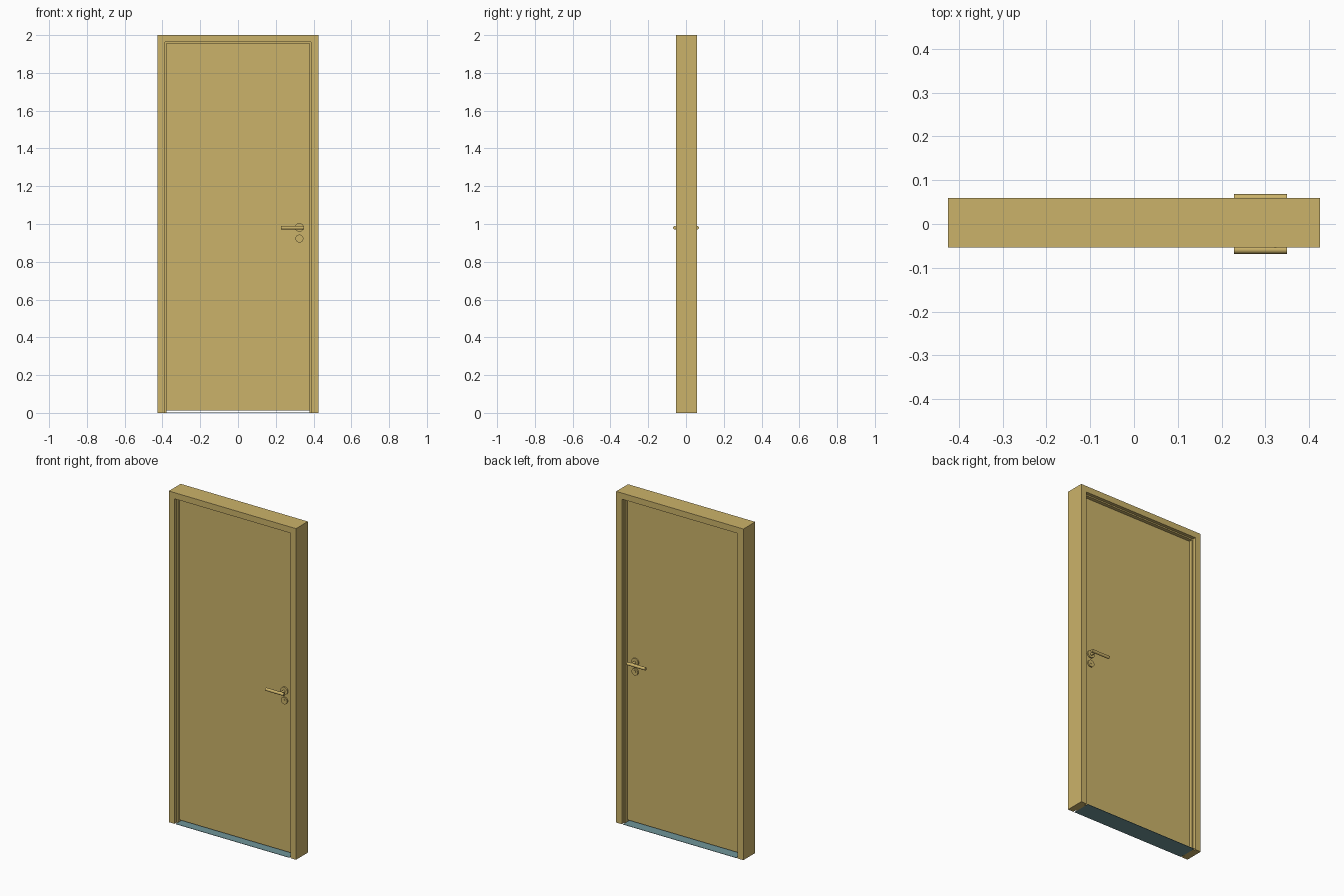
import bpy
import bmesh
from math import pi
from mathutils import Matrix

if "Cube" in bpy.data.objects:
    bpy.data.objects.remove(bpy.data.objects["Cube"])


def make_material(name, colour):
    mat = bpy.data.materials.new(name)
    mat.use_nodes = True
    mat.diffuse_color = colour
    mat.node_tree.nodes["Principled BSDF"].inputs["Base Color"].default_value = colour
    return mat


wood = make_material("warm_tan", (0.6, 0.45, 0.144, 1))
floor = make_material("grey_teal", (0.16, 0.30, 0.32, 1))

FRONT, BACK = -0.0535, 0.0595
OUTER, REVEAL, STOP = 0.425, 0.387, 0.379
TOP, REVEAL_TOP, STOP_TOP = 2.0, 1.963, 1.955
HANDLE_X, HANDLE_Z, KEY_Z = 0.325, 0.982, 0.923
DOOR_HALF = 0.018


def finish(name, bm, mat):
    bmesh.ops.recalc_face_normals(bm, faces=bm.faces)
    mesh = bpy.data.meshes.new(name)
    bm.to_mesh(mesh)
    bm.free()
    mesh.materials.append(mat)
    obj = bpy.data.objects.new(name, mesh)
    bpy.context.collection.objects.link(obj)
    return obj


def box(name, low, high, mat):
    bm = bmesh.new()
    bmesh.ops.create_cube(bm, size=1)
    for v in bm.verts:
        v.co = [(a + b) / 2 + c * (b - a) for a, b, c in zip(low, high, v.co)]
    return finish(name, bm, mat)


def arch(name, outer, outer_top, inner, inner_top, y0, y1, mat):
    """Upside-down U profile extruded through the wall depth."""
    bm = bmesh.new()
    outline = [(-outer, 0), (-outer, outer_top), (outer, outer_top), (outer, 0),
               (inner, 0), (inner, inner_top), (-inner, inner_top), (-inner, 0)]
    face = bm.faces.new([bm.verts.new((x, y0, z)) for x, z in outline])
    new = bmesh.ops.extrude_face_region(bm, geom=[face])["geom"]
    moved = [g for g in new if isinstance(g, bmesh.types.BMVert)]
    bmesh.ops.translate(bm, verts=moved, vec=(0, y1 - y0, 0))
    return finish(name, bm, mat)


def rod(name, radius, length, centre, axis, mat, sides=24):
    bm = bmesh.new()
    turn = Matrix.Rotation(pi / 2, 4, axis)
    bmesh.ops.create_cone(bm, cap_ends=True, segments=sides, radius1=radius,
                          radius2=radius, depth=length,
                          matrix=Matrix.Translation(centre) @ turn)
    obj = finish(name, bm, mat)
    bpy.ops.object.select_all(action="DESELECT")
    obj.select_set(True)
    bpy.context.view_layer.objects.active = obj
    bpy.ops.object.shade_smooth_by_angle()
    return obj


# Frame, with a stepped stop inside its reveal
arch("frame", OUTER, TOP, REVEAL, REVEAL_TOP, FRONT, BACK, wood)
arch("door_stop", REVEAL, REVEAL_TOP, STOP, STOP_TOP, FRONT + 0.02, BACK - 0.02, wood)

# Door leaf hung just above the floor strip
box("door_leaf", (-STOP, -DOOR_HALF, 0.013), (STOP, DOOR_HALF, STOP_TOP), wood)
box("floor_strip", (-STOP, FRONT, 0), (STOP, BACK, 0.002), floor)

# Handle set on each face
for side, s in (("front", -1), ("back", 1)):
    lever_y = s * 0.059
    rod(side + "_lever", 0.009, 0.122, (0.289, lever_y, HANDLE_Z - 0.002), "Y", wood)
    rod(side + "_lever_neck", 0.008, 0.043,
        (HANDLE_X, s * (DOOR_HALF + 0.02), HANDLE_Z - 0.002), "X", wood)
    rod(side + "_handle_rose", 0.023, 0.008,
        (HANDLE_X, s * (DOOR_HALF + 0.004), HANDLE_Z), "X", wood, 32)
    rod(side + "_key_rose", 0.021, 0.008,
        (HANDLE_X, s * (DOOR_HALF + 0.004), KEY_Z), "X", wood, 32)
    rod(side + "_key_barrel", 0.008, 0.003,
        (HANDLE_X, s * (DOOR_HALF + 0.009), KEY_Z + 0.003), "X", wood)
